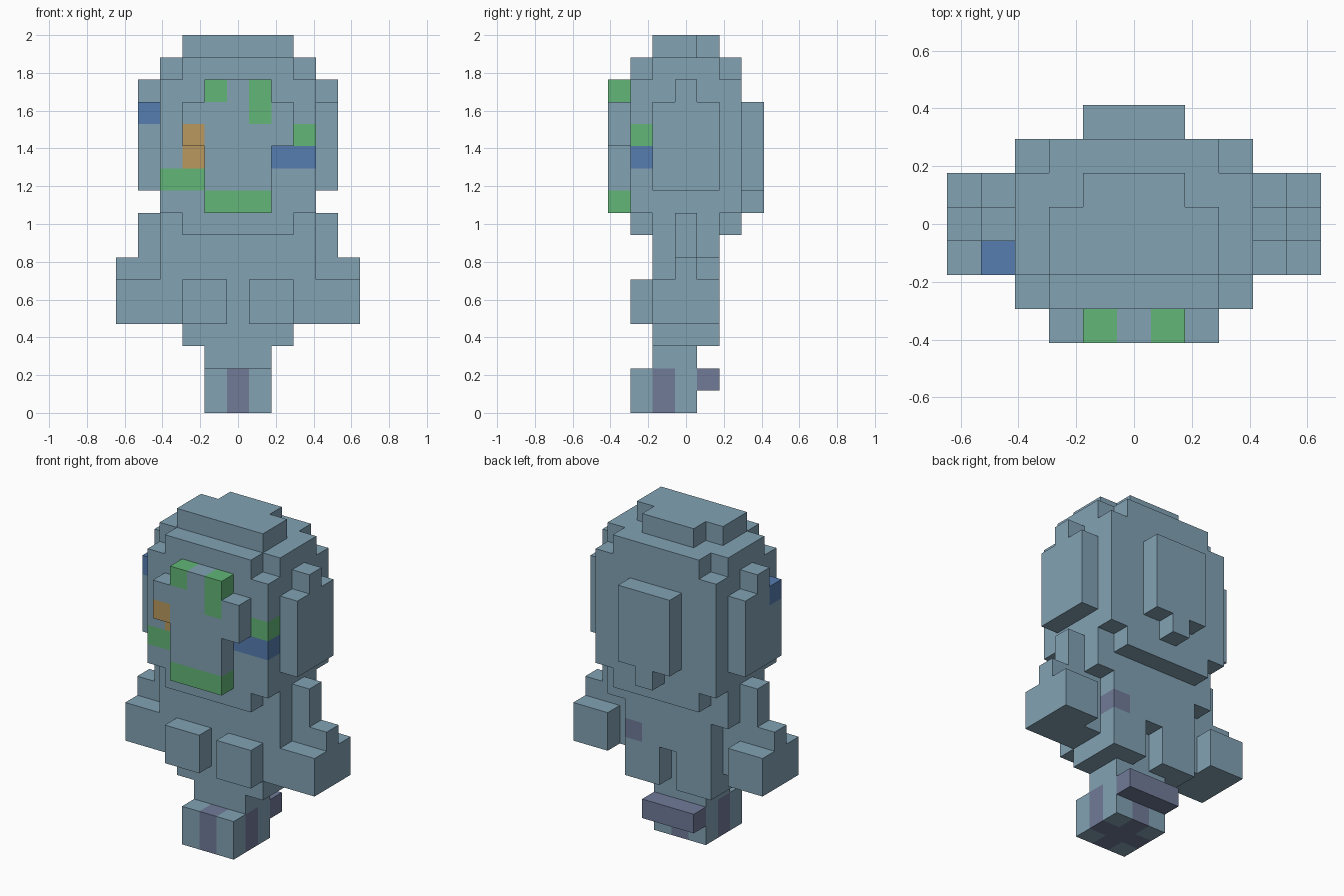
import bpy, bmesh, math
from mathutils import Vector

if "Cube" in bpy.data.objects:
    bpy.data.objects.remove(bpy.data.objects["Cube"])

U = 2 / 17            # size of one cube of the grid
grid = {}             # (x, y, z) cell -> part name
paint = {}            # (x, y, z) cell -> colour name


def srgb(r, g, b):
    lin = lambda c: c / 12.92 if c <= 0.04045 else ((c + 0.055) / 1.055) ** 2.4
    return (lin(r / 255), lin(g / 255), lin(b / 255), 1)


COLOURS = {
    "slate_blue_grey": srgb(130, 162, 180),
    "green": srgb(98, 182, 120),
    "blue": srgb(86, 124, 176),
    "ochre": srgb(186, 152, 96),
    "dusky_purple": srgb(113, 123, 153),
}
mats = []
for name, col in COLOURS.items():
    m = bpy.data.materials.new(name)
    m.diffuse_color = col
    m.use_nodes = True
    m.node_tree.nodes["Principled BSDF"].inputs["Base Color"].default_value = m.diffuse_color
    mats.append(m)
ORDER = list(COLOURS)


def cells(xs, ys, zs):
    return [(x, y, z) for x in range(xs[0], xs[1] + 1)
            for y in range(ys[0], ys[1] + 1) for z in range(zs[0], zs[1] + 1)]


def fill(part, xs, ys, zs, mirror=False):
    """Fill an inclusive range of cells, optionally on both sides of x."""
    for x, y, z in cells(xs, ys, zs):
        grid.setdefault((x, y, z), part)
        if mirror:
            grid.setdefault((-x, y, z), part.replace("right", "left"))


def cut(xs, ys, zs):
    for c in cells(xs, ys, zs):
        grid.pop(c, None)


def colour(name, xs, ys, zs):
    for c in cells(xs, ys, zs):
        paint[c] = name


# foot, neck above it and rear bar
fill("foot", (-1, 1), (-2, 0), (0, 1))
fill("stem", (-1, 1), (-1, 0), (2, 2))
fill("rear_bar", (-1, 1), (1, 1), (1, 1))

# body with shoulders and a slot at the back
fill("body", (-2, 2), (-1, 1), (3, 8))
fill("body", (-3, 3), (-1, 0), (4, 8))
fill("body", (-3, 3), (1, 1), (7, 8))
cut((0, 0), (1, 1), (3, 4))

# front paws and arms
fill("right_paw", (1, 2), (-2, -2), (4, 5), True)
fill("right_arm", (4, 5), (-1, 1), (4, 5), True)
fill("right_arm", (4, 5), (0, 0), (6, 6), True)
fill("right_arm", (4, 4), (0, 0), (7, 8), True)

# head with cut upper corners, and stepped cap
fill("head", (-2, 2), (-2, 2), (8, 15))
fill("head", (-3, 3), (-2, 2), (9, 14))
fill("head", (-3, 3), (-1, 1), (15, 15))
fill("cap", (-2, 2), (-1, 0), (16, 16))
fill("cap", (-1, 1), (1, 1), (16, 16))

# ears, face plate and back plate
fill("right_ear", (4, 4), (-1, 1), (10, 13), True)
fill("right_ear", (4, 4), (0, 0), (14, 14), True)
fill("face_plate", (-1, 1), (-3, -3), (9, 14))
fill("face_plate", (-2, 2), (-3, -3), (12, 13))
fill("back_plate", (-1, 1), (3, 3), (10, 13))
fill("back_plate", (0, 0), (3, 3), (9, 9))

# coloured patches on the face, ear, back and foot
colour("green", (-1, -1), (-3, -3), (14, 14))
colour("green", (1, 1), (-3, -3), (13, 14))
colour("green", (-1, 1), (-3, -3), (9, 9))
colour("green", (3, 3), (-2, -2), (12, 12))
colour("green", (-3, -2), (-2, -2), (10, 10))
colour("blue", (2, 3), (-2, -2), (11, 11))
colour("blue", (-4, -4), (-1, -1), (13, 13))
colour("ochre", (-2, -2), (-3, -3), (12, 12))
colour("ochre", (-2, -2), (-2, -2), (11, 11))
colour("dusky_purple", (0, 0), (-2, 0), (0, 1))
colour("dusky_purple", (-1, 1), (-1, -1), (0, 1))
colour("dusky_purple", (-1, 1), (1, 1), (1, 1))
colour("dusky_purple", (2, 2), (1, 1), (5, 5))


def build(part):
    """Make one part from the outward faces of its cells."""
    bm = bmesh.new()
    for c in [k for k, v in grid.items() if v == part]:
        for axis in range(3):
            for s in (-1, 1):
                n = Vector((0, 0, 0))
                n[axis] = s
                if tuple(int(a + b) for a, b in zip(c, n)) in grid:
                    continue
                t = Vector((0, 0, 0))
                t[(axis + 1) % 3] = 0.5
                b = n.cross(t)
                mid = Vector((c[0], c[1], c[2] + 0.5)) + n * 0.5
                f = bm.faces.new([bm.verts.new((mid + p) * U)
                                  for p in (-t - b, t - b, t + b, b - t)])
                f.material_index = ORDER.index(paint.get(c, ORDER[0]))
    bmesh.ops.remove_doubles(bm, verts=bm.verts, dist=0.001)
    bmesh.ops.dissolve_limit(bm, angle_limit=math.radians(1), verts=bm.verts,
                             edges=bm.edges, delimit={'MATERIAL', 'NORMAL'})
    me = bpy.data.meshes.new(part)
    bm.to_mesh(me)
    bm.free()
    for m in mats:
        me.materials.append(m)
    bpy.context.collection.objects.link(bpy.data.objects.new(part, me))


for part in dict.fromkeys(grid.values()):
    build(part)
